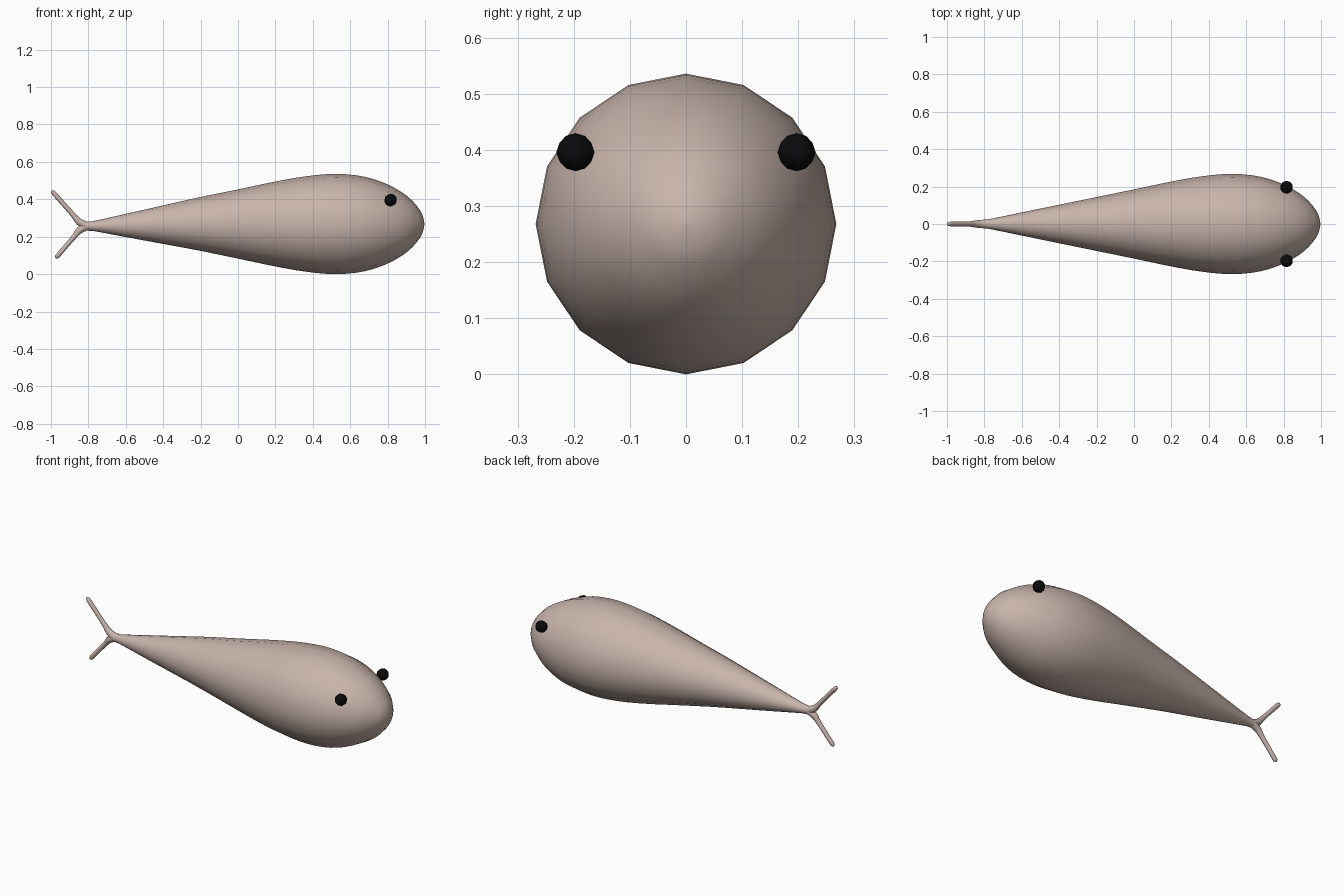
import bpy, bmesh, math
from mathutils import Vector

if "Cube" in bpy.data.objects:
    bpy.data.objects.remove(bpy.data.objects["Cube"])


def material(name, rgb):
    m = bpy.data.materials.new(name)
    m.use_nodes = True
    m.diffuse_color = (*rgb, 1)
    m.node_tree.nodes["Principled BSDF"].inputs["Base Color"].default_value = (*rgb, 1)
    return m


skin = material("dusky pink skin", (0.58, 0.46, 0.41))
black = material("eye black", (0.003, 0.003, 0.003))


def finish(bm, name, mat):
    bmesh.ops.recalc_face_normals(bm, faces=bm.faces)
    for f in bm.faces:
        f.smooth = True
    mesh = bpy.data.meshes.new(name)
    bm.to_mesh(mesh)
    bm.free()
    mesh.materials.append(mat)
    ob = bpy.data.objects.new(name, mesh)
    bpy.context.collection.objects.link(ob)
    return ob


def smooth_points(pts, steps):
    """Catmull-Rom curve through (x, z, radius) points."""
    p = [Vector(q) for q in pts]
    p = [2 * p[0] - p[1]] + p + [2 * p[-1] - p[-2]]
    out = []
    for a, b, c, d in zip(p, p[1:], p[2:], p[3:]):
        for i in range(steps):
            t = i / steps
            out.append(0.5 * (2 * b + (c - a) * t + (2 * a - 5 * b + 4 * c - d) * t * t
                              + (3 * b - a - 3 * c + d) * t ** 3))
    return out + [p[-2]]


def loft(name, pts, sides, steps, mat):
    """Round tube along a path in the xz plane, with pointed or flat caps."""
    path = smooth_points(pts, steps)
    bm = bmesh.new()
    rings = []
    for i, (x, z, r) in enumerate(path):
        tan = path[min(i + 1, len(path) - 1)] - path[max(i - 1, 0)]
        up = Vector((-tan.y, 0, tan.x)).normalized()
        ring = []
        for k in range(sides):
            a = math.tau * k / sides
            offset = up * math.cos(a) + Vector((0, math.sin(a), 0))
            ring.append(bm.verts.new(Vector((x, 0, z)) + offset * max(r, 0.0005)))
        rings.append(ring)
    for lo, hi in zip(rings, rings[1:]):
        for k in range(sides):
            n = (k + 1) % sides
            bm.faces.new((lo[k], lo[n], hi[n], hi[k]))
    bm.faces.new(rings[0])
    bm.faces.new(rings[-1])
    return finish(bm, name, mat)


# Teardrop body, from narrow tail stem to blunt nose
loft("body", [(-0.82, 0.256, 0.022), (-0.77, 0.257, 0.027), (-0.6, 0.26, 0.062),
              (-0.4, 0.264, 0.103), (-0.2, 0.268, 0.144), (0, 0.268, 0.185),
              (0.2, 0.268, 0.227), (0.37, 0.268, 0.256), (0.53, 0.268, 0.268),
              (0.68, 0.268, 0.252), (0.81, 0.268, 0.207), (0.91, 0.268, 0.145),
              (0.97, 0.268, 0.078), (0.99, 0.268, 0.036), (0.997, 0.268, 0)],
     16, 3, skin)

# Thin forked tail, each prong flowing out of the stem
for name, tip_x, tip_z in (("upper_tail_prong", -0.997, 0.447),
                           ("lower_tail_prong", -0.975, 0.085)):
    root = Vector((-0.828, 0.256))
    reach = Vector((tip_x, tip_z)) - root
    pts = [(-0.77, 0.257, 0.025), (-0.805, 0.257, 0.023)]
    for t, r in ((0.12, 0.019), (0.3, 0.014), (0.6, 0.0125), (0.9, 0.0125),
                 (0.97, 0.009), (1, 0)):
        q = root + reach * t
        pts.append((q.x, q.y, r))
    loft(name, pts, 12, 3, skin)

# Small bead eyes, one on each side of the head
for name, side in (("left_eye", 1), ("right_eye", -1)):
    bm = bmesh.new()
    bmesh.ops.create_icosphere(bm, subdivisions=2, radius=0.034)
    eye = finish(bm, name, black)
    eye.location = (0.816, side * 0.197, 0.396)
